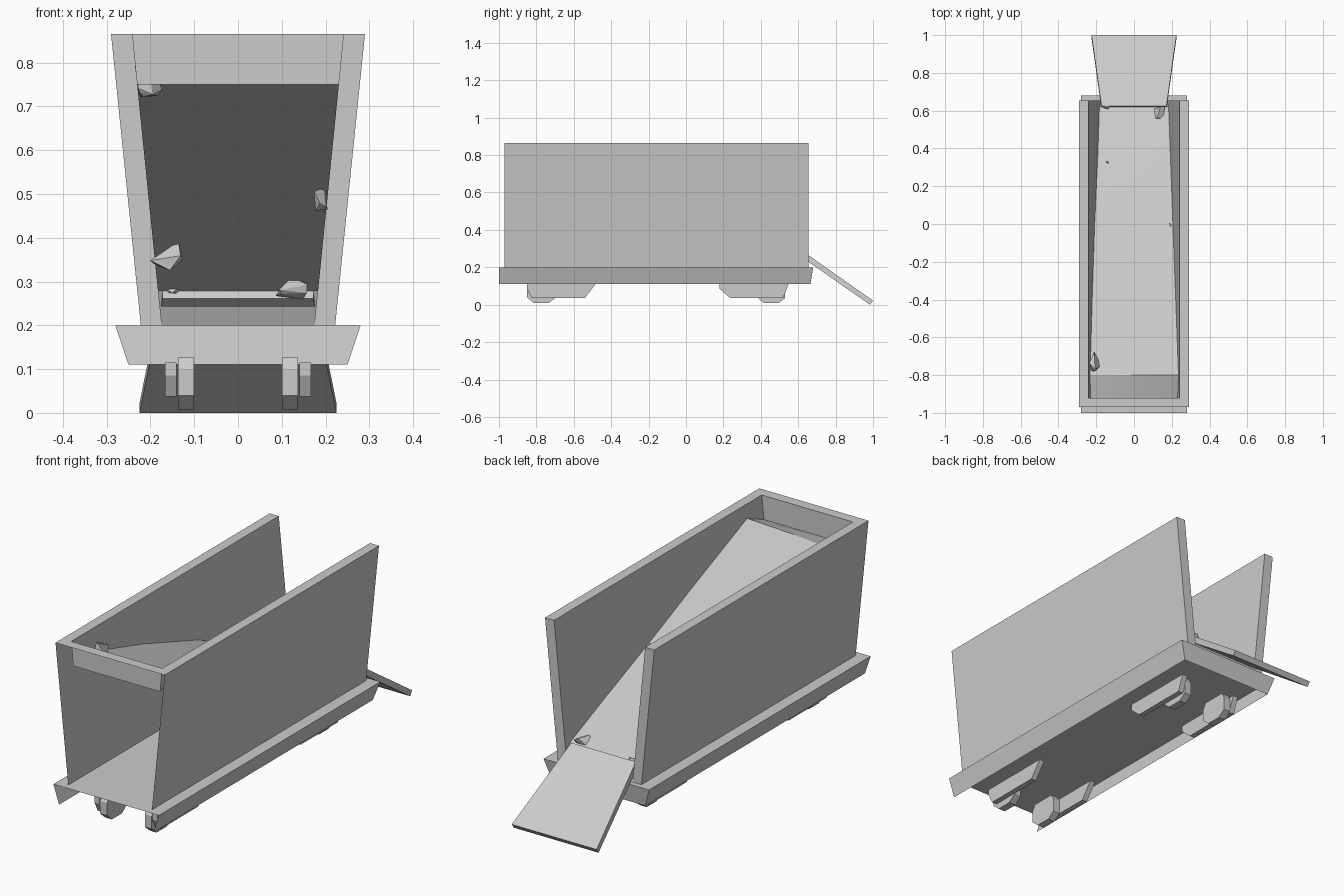
import bpy, bmesh, random
from mathutils import Vector

if "Cube" in bpy.data.objects:
    bpy.data.objects.remove(bpy.data.objects["Cube"])

random.seed(4)


def make(name, faces, smooth=False):
    """Object from a list of corner-point polygons, welded."""
    bm = bmesh.new()
    for f in faces:
        bm.faces.new([bm.verts.new(p) for p in f])
    bmesh.ops.remove_doubles(bm, verts=bm.verts[:], dist=1e-4)
    bmesh.ops.recalc_face_normals(bm, faces=bm.faces[:])
    me = bpy.data.meshes.new(name)
    bm.to_mesh(me)
    bm.free()
    ob = bpy.data.objects.new(name, me)
    bpy.context.collection.objects.link(ob)
    if smooth:
        bpy.context.view_layer.objects.active = ob
        ob.select_set(True)
        bpy.ops.object.shade_smooth_by_angle()
        ob.select_set(False)
    return ob


def extrude_x(name, profile, x0, x1):
    """Closed prism from a (y, z) profile."""
    a = [(x0, y, z) for y, z in profile]
    b = [(x1, y, z) for y, z in profile]
    n = len(profile)
    sides = [[a[i], a[(i + 1) % n], b[(i + 1) % n], b[i]] for i in range(n)]
    return make(name, [a, b] + sides)


def inner_x(z):
    return 0.175 + (z - 0.2) / 0.665 * 0.067


Z0, Z1, FRONT, BACK = 0.2, 0.865, -0.97, 0.655
# load surface stations: y, height at left wall, centre, right wall
LOAD = [(-0.92, 0.75, 0.75, 0.75), (-0.80, 0.77, 0.79, 0.80),
        (-0.40, 0.66, 0.66, 0.655), (0.0, 0.53, 0.515, 0.505),
        (0.35, 0.37, 0.38, 0.38), (0.62, 0.28, 0.28, 0.28)]

# deck with slanted skirt, open at the front
top = [(-0.28, -1, Z0), (-0.28, 0.68, Z0), (0.28, 0.68, Z0), (0.28, -1, Z0)]
low = [(-0.25, -1, 0.11), (-0.25, 0.665, 0.11), (0.25, 0.665, 0.11), (0.25, -1, 0.11)]
make("deck", [top] + [[top[i], top[i + 1], low[i + 1], low[i]] for i in range(3)])

# side walls: outer sheet, rim, rear end cap, inner sheet down to the load
for s, side in ((-1, "left"), (1, "right")):
    k = 1 if s < 0 else 3
    xt = inner_x(Z1)
    faces = [
        [(s * 0.222, FRONT, Z0), (s * 0.222, BACK, Z0), (s * 0.29, BACK, Z1), (s * 0.29, FRONT, Z1)],
        [(s * 0.29, FRONT, Z1), (s * 0.29, BACK, Z1), (s * xt, BACK, Z1), (s * xt, -0.92, Z1)],
        [(s * 0.222, BACK, Z0), (s * 0.29, BACK, Z1), (s * xt, BACK, Z1), (s * 0.175, BACK, Z0)]]
    st = [(r[0], r[k]) for r in LOAD] + [(BACK, Z0)]
    for (ya, za), (yb, zb) in zip(st, st[1:]):
        faces.append([(s * xt, ya, Z1), (s * xt, yb, Z1),
                      (s * inner_x(zb), yb, zb), (s * inner_x(za), ya, za)])
    make(side + "_wall", faces)

# front rim and the panel hanging from it
xt, xl = inner_x(Z1), inner_x(0.75)
make("front_panel", [
    [(-0.29, FRONT, Z1), (0.29, FRONT, Z1), (xt, -0.92, Z1), (-xt, -0.92, Z1)],
    [(-xt, -0.92, Z1), (xt, -0.92, Z1), (xl, -0.92, 0.75), (-xl, -0.92, 0.75)]])

# sloping load surface with a drop to the deck at the rear
rows = [[(-inner_x(a), y, a), (0, y, b), (inner_x(c), y, c)] for y, a, b, c in LOAD]
rows.append([(-0.175, BACK, Z0), (0, BACK, Z0), (0.175, BACK, Z0)])
make("load_surface", [[p[i], p[i + 1], q[i + 1], q[i]]
                      for p, q in zip(rows, rows[1:]) for i in (0, 1)], True)

# ramp, widening to the ground
u = [(-0.172, 0.625, 0.285), (0.172, 0.625, 0.285), (0.225, 1.0, 0.022), (-0.225, 1.0, 0.022)]
d = [(x, y - 0.016, max(z - 0.024, 0)) for x, y, z in u]
make("ramp", [u, d] + [[u[i], u[(i + 1) % 4], d[(i + 1) % 4], d[i]] for i in range(4)])

# half-hidden wheels and their guard plates
for end, yw, ya, yb in (("front", -0.775, -0.85, -0.48), ("rear", 0.455, 0.18, 0.55)):
    wheel = [(yw + a, z) for a, z in ((-0.06, 0.127), (-0.075, 0.1), (-0.075, 0.04), (-0.038, 0.008),
                                      (0.038, 0.008), (0.075, 0.035), (0.075, 0.1), (0.06, 0.127))]
    f, r = (0.025, 0.06) if end == "front" else (0.055, 0.03)
    plate = [(ya, 0.115), (ya, 0.085), (ya + f, 0.037), (yb - r, 0.037), (yb, 0.115)]
    for s, side in ((-1, "left"), (1, "right")):
        extrude_x(f"{end}_{side}_wheel", wheel, s * 0.10, s * 0.137)
        extrude_x(f"{end}_{side}_guard", plate, s * 0.14, s * 0.167)

# angular rubble lying on the load
for i, (c, size) in enumerate([((0.125, 0.595, 0.287), (0.05, 0.05, 0.032)),
                               ((-0.165, 0.32, 0.365), (0.04, 0.05, 0.04)),
                               ((0.19, -0.02, 0.49), (0.022, 0.028, 0.035)),
                               ((-0.205, -0.74, 0.765), (0.038, 0.065, 0.05)),
                               ((-0.15, 0.615, 0.283), (0.025, 0.012, 0.015))]):
    bm = bmesh.new()
    for _ in range(11):
        v = Vector([random.uniform(-1, 1) for _ in range(3)]).normalized()
        bm.verts.new([c[j] + v[j] * size[j] for j in range(3)])
    res = bmesh.ops.convex_hull(bm, input=bm.verts[:])
    me = bpy.data.meshes.new("rock")
    bm.to_mesh(me)
    bm.free()
    bpy.context.collection.objects.link(bpy.data.objects.new(f"rock_{i + 1}", me))
